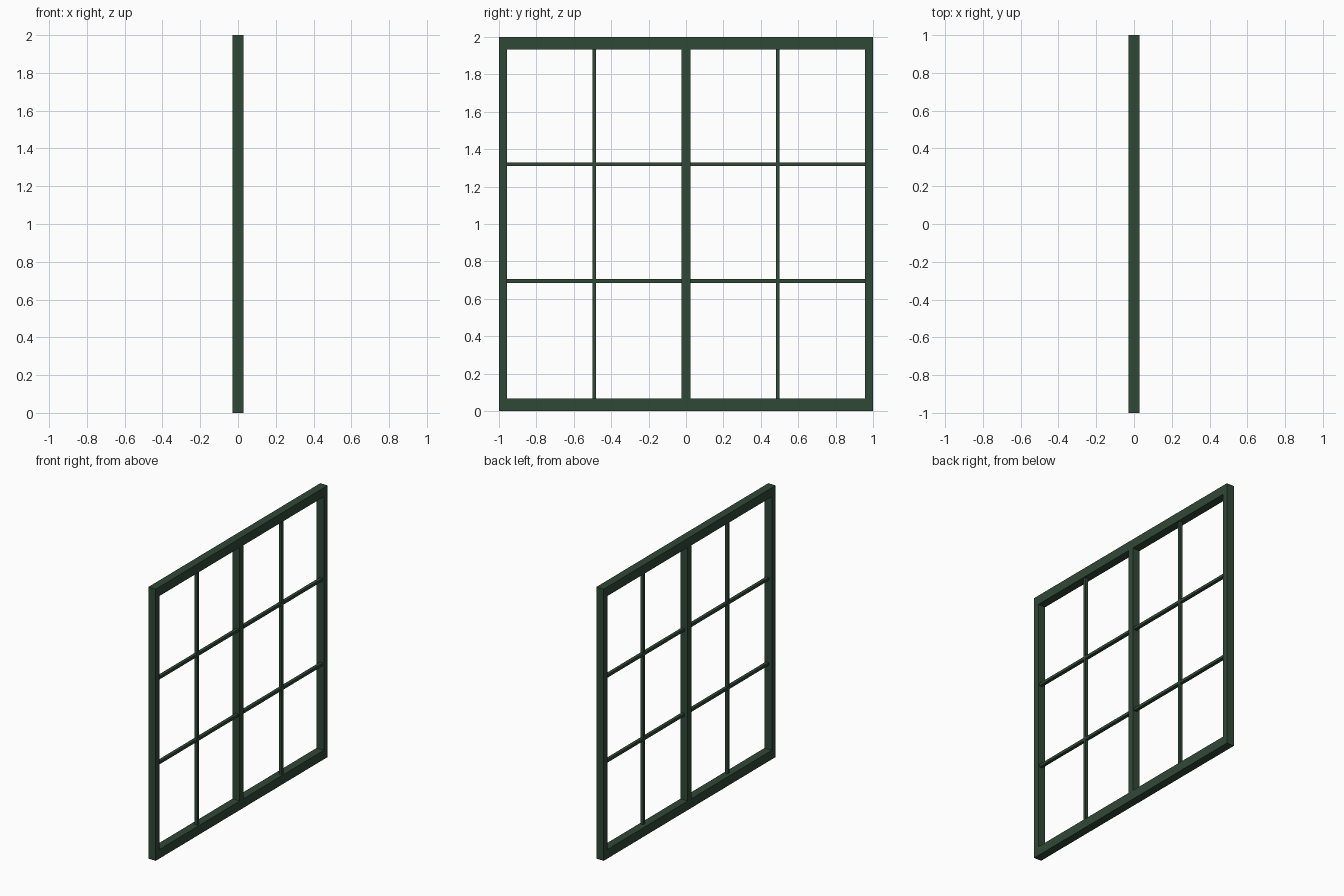
import bpy

if "Cube" in bpy.data.objects:
    bpy.data.objects.remove(bpy.data.objects["Cube"])

mat = bpy.data.materials.new("green_paint")
mat.diffuse_color = (0.03, 0.065, 0.037, 1)
mat.use_nodes = True
mat.node_tree.nodes["Principled BSDF"].inputs["Base Color"].default_value = mat.diffuse_color


def bar(name, x, y, z):
    """Box spanning the given (min, max) ranges."""
    bpy.ops.mesh.primitive_cube_add(size=1, location=[(a + b) / 2 for a, b in (x, y, z)])
    o = bpy.context.object
    o.name = name
    o.scale = [b - a for a, b in (x, y, z)]
    bpy.ops.object.transform_apply(location=False, rotation=False, scale=True)
    o.data.materials.append(mat)
    return o


D = (-0.03, 0.03)      # frame depth
M = (-0.004, 0.02)     # glazing bar depth
S, R = 0.043, 0.067    # stile and rail widths

# Outer frame and centre mullion
bar("bottom_rail", D, (-1, 1), (0, R))
bar("top_rail", D, (-1, 1), (2 - R, 2))
bar("left_stile", D, (-1, -1 + S), (R, 2 - R))
bar("right_stile", D, (1 - S, 1), (R, 2 - R))
bar("centre_mullion", D, (-0.023, 0.023), (R, 2 - R))

# Glazing bars in each half
for side, s in (("left", -1), ("right", 1)):
    c = s * 0.49
    bar(side + "_vertical_bar", M, (c - 0.01, c + 0.01), (R, 2 - R))
    lo, hi = sorted((s * 0.023, s * (1 - S)))
    for i, z in enumerate((0.695, 1.32)):
        bar(f"{side}_cross_bar_{i + 1}", M, (lo, hi), (z - 0.01, z + 0.01))
